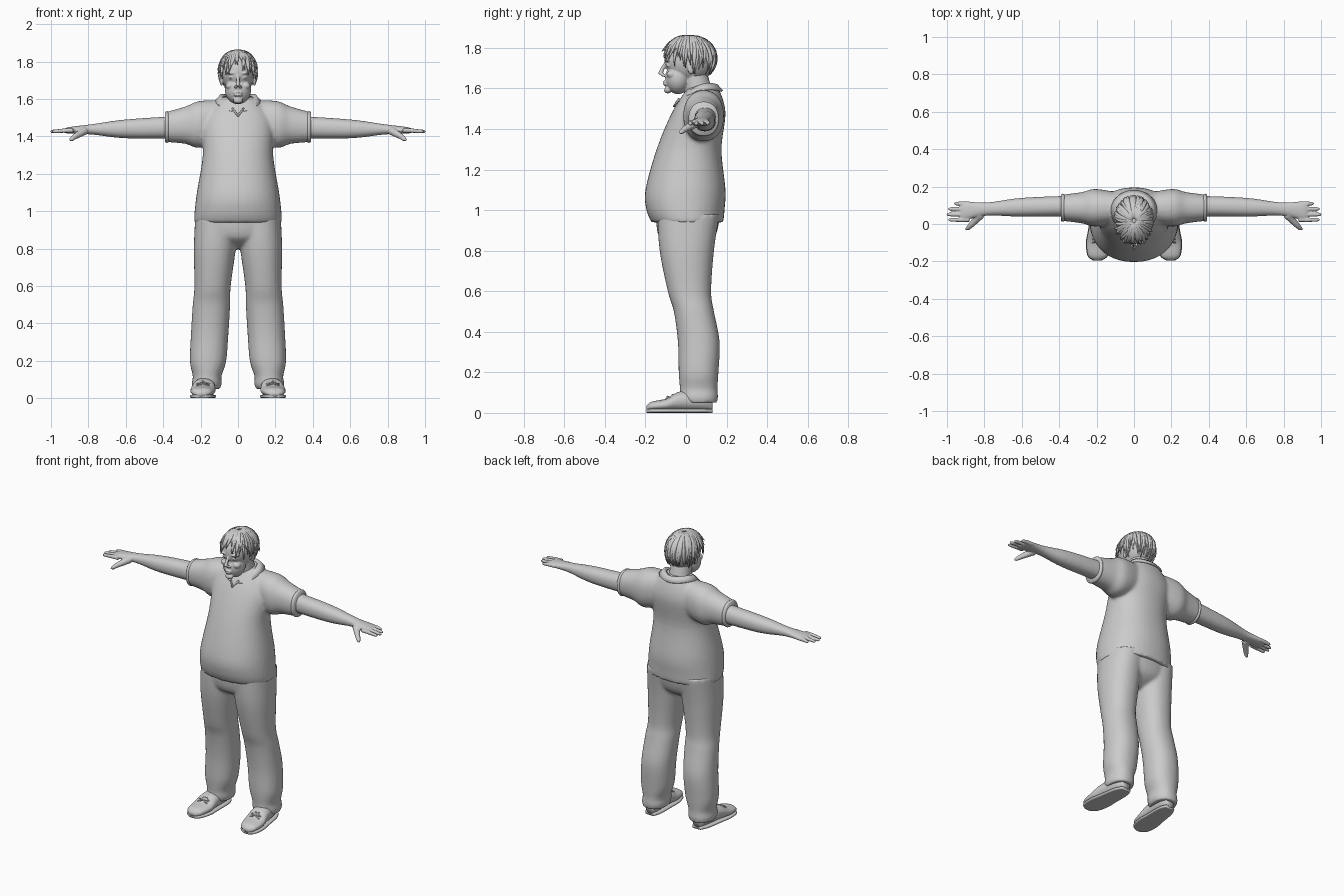
import bpy, bmesh, random
from math import sin, cos, pi, copysign
from mathutils import Matrix, Vector

if "Cube" in bpy.data.objects:
    bpy.data.objects.remove(bpy.data.objects["Cube"])
random.seed(4)

grey = bpy.data.materials.new("plain_grey")
grey.use_nodes = True
grey.diffuse_color = (.6, .6, .6, 1)
shader = grey.node_tree.nodes["Principled BSDF"]
shader.inputs["Base Color"].default_value = grey.diffuse_color


def smooth_rows(rows, steps=5):
    """Catmull-Rom interpolation of the section rows."""
    last = len(rows) - 1
    result = []
    for i in range(last):
        before, start, end, after = rows[max(i - 1, 0)], rows[i], rows[i + 1], rows[min(i + 2, last)]
        for step in range(steps):
            t = step / steps
            row = []
            for a, b, c, d in zip(before, start, end, after):
                cubic = 3 * (b - c) + d - a
                square = 2 * a - 5 * b + 4 * c - d
                row.append(b + t / 2 * (c - a + t * (square + t * cubic)))
            result.append(row)
    return result + [rows[last]]


def bridge(bm, rings):
    """Skin a list of equal rings and cap both ends."""
    for lower, upper in zip(rings, rings[1:]):
        count = len(lower)
        for k in range(count):
            after = (k + 1) % count
            bm.faces.new((lower[k], lower[after], upper[after], upper[k]))
    bm.faces.new(rings[0])
    bm.faces.new(rings[-1])


def loft(bm, axis, rows, centre=lambda pos: 0, power=2.2, sides=40):
    """Each row: position on the axis, half width, low side, high side."""
    rings = []
    for pos, half, low, high in smooth_rows(rows):
        ring = []
        for k in range(sides):
            c, s = cos(2 * pi * k / sides), sin(2 * pi * k / sides)
            u = centre(pos) + half * copysign(abs(c) ** (2 / power), c)
            v = (low + high) / 2 + (high - low) / 2 * copysign(abs(s) ** (2 / power), s)
            point = {"x": (pos, u, v), "y": (u, pos, v), "z": (u, v, pos)}[axis]
            ring.append(bm.verts.new(point))
        rings.append(ring)
    bridge(bm, rings)


def tube(bm, points, radii, sides=8):
    """Tapered round tube along a path."""
    points = [Vector(p) for p in points]
    rings = []
    across = (points[1] - points[0]).orthogonal()
    for i, point in enumerate(points):
        along = (points[min(i + 1, len(points) - 1)] - points[max(i - 1, 0)]).normalized()
        across = (across - along * across.dot(along)).normalized()
        other = along.cross(across)
        turns = [2 * pi * k / sides for k in range(sides)]
        rings.append([bm.verts.new(point + radii[i] * (across * cos(t) + other * sin(t))) for t in turns])
    bridge(bm, rings)


def blob(bm, centre, size):
    matrix = Matrix.Translation(centre) @ Matrix.Diagonal((*size, 1))
    bmesh.ops.create_icosphere(bm, subdivisions=4, radius=1, matrix=matrix)


def part(name, bm, mirror=False, voxel=0, relax=4):
    """Finish an object, optionally mirrored and fused into one skin."""
    bmesh.ops.recalc_face_normals(bm, faces=bm.faces)
    mesh = bpy.data.meshes.new(name)
    bm.to_mesh(mesh)
    bm.free()
    mesh.materials.append(grey)
    mesh.shade_smooth()
    obj = bpy.data.objects.new(name, mesh)
    bpy.context.collection.objects.link(obj)
    if mirror:
        obj.modifiers.new("Mirror", "MIRROR").use_mirror_merge = False
    if voxel:
        fuse = obj.modifiers.new("Fuse", "REMESH")
        fuse.mode, fuse.voxel_size, fuse.use_smooth_shade = "VOXEL", voxel, True
        obj.modifiers.new("Relax", "SMOOTH").iterations = relax
    return obj


# Shirt: belly, chest and short sleeves fused together
bm = bmesh.new()
loft(bm, "z", [(.94, .235, -.17, .185), (1, .232, -.195, .19), (1.1, .22, -.2, .195), (1.3, .188, -.145, .175),
               (1.48, .19, -.07, .195), (1.59, .12, 0, .165), (1.61, .08, .03, .14)])
for side in (-1, 1):
    loft(bm, "x", [(side * .03, .07, 1.4, 1.59), (side * .2, .1, 1.34, 1.59), (side * .28, .083, 1.36, 1.56),
                   (side * .385, .07, 1.37, 1.53)], lambda x: .087)
part("shirt", bm, voxel=.01, relax=5)

# Raised sleeve cuffs
bm = bmesh.new()
loft(bm, "x", [(.37, .07, 1.37, 1.53), (.38, .075, 1.365, 1.535), (.39, .07, 1.37, 1.53)], lambda x: .087)
part("sleeve_cuff", bm, mirror=True)

# Folded collar, open at the front
bm = bmesh.new()
strips = []
for i in range(41):
    turn = (i / 20 - 1) * 2.9
    c = cos(turn)
    strips.append([bm.verts.new((radius * sin(turn), .07 + .9 * radius * c, height + .03 * (c - c * c)))
                   for radius, height in ((.075, 1.61), (.095, 1.62), (.125, 1.59))])
for a, b in zip(strips, strips[1:]):
    for k in range(2):
        bm.faces.new((a[k], a[k + 1], b[k + 1], b[k]))
collar = part("collar", bm)
collar.modifiers.new("Thickness", "SOLIDIFY").thickness = .01

# V shaped edge below the collar
bm = bmesh.new()
tube(bm, [(.03, -.035, 1.55), (0, -.06, 1.51)], [.005, .005])
part("neck_opening", bm, mirror=True)

# Trousers: two legs fused with the hips
bm = bmesh.new()
for side in (-1, 1):
    loft(bm, "z", [(.05, .074, -.02, .153), (.08, .08, -.03, .158), (.12, .077, -.03, .155), (.2, .097, -.036, .16),
                   (.35, .1, -.04, .166), (.5, .1, -.06, .138), (.6, .097, -.09, .124), (.8, .112, -.13, .138),
                   (.98, .115, -.142, .165)], lambda z: side * (.172 - .06 * z))
loft(bm, "z", [(.8, .04, -.04, .06), (.86, .19, -.13, .14), (.98, .226, -.15, .17)])
part("trousers", bm, voxel=.01)

# Shoes with a sole that follows the upper, and laces
def foot_line(y):
    return .18 - .08 * y


upper = [(-.195, .02, .01, .035), (-.17, .052, .01, .055), (-.1, .066, .01, .07), (-.03, .06, .01, .105),
         (.08, .05, .01, .11), (.13, .03, .01, .09)]
bm = bmesh.new()
loft(bm, "y", upper, foot_line)
part("shoe", bm, mirror=True)
bm = bmesh.new()
loft(bm, "y", [(y, half + .003, 0, .02) for y, half, low, high in upper], foot_line, power=4)
part("shoe_sole", bm, mirror=True)
bm = bmesh.new()
for i in range(4):
    y, z = -.1 + .024 * i, .075 + .009 * i
    for side in (-1, 1):
        middle = foot_line(y)
        tube(bm, [(middle + side * .034, y, z - .01), (middle, y + .01, z + .006),
                  (middle - side * .034, y + .02, z)], [.004] * 3)
part("shoe_laces", bm, mirror=True)


# Arms, palms, fingers and thumbs
bm = bmesh.new()
loft(bm, "x", [(.3, .055, 1.39, 1.51), (.6, .05, 1.39, 1.49), (.78, .035, 1.41, 1.465), (.9, .048, 1.415, 1.45),
               (.93, .042, 1.42, 1.44)], lambda x: .097 - .035 * x ** 3)
for finger in range(4):
    y = .022 + .029 * finger
    tip = 1.003 - .01 * (finger - 1) ** 2
    tube(bm, [(.88, y, 1.432), (.93, y, 1.431), (tip - .01, y, 1.426), (tip, y, 1.425)], [.012, .012, .01, .005])
tube(bm, [(.82, .05, 1.43), (.87, -.005, 1.4), (.89, -.024, 1.385), (.9, -.03, 1.378)], [.024, .016, .012, .005])
part("arm", bm, mirror=True, voxel=.0045, relax=3)

# Head: skull, jaw, neck and face fused together
bm = bmesh.new()
blob(bm, (0, .012, 1.74), (.087, .118, .11))
blob(bm, (0, -.04, 1.65), (.07, .062, .078))
tube(bm, [(0, .08, 1.5), (0, .04, 1.68)], [.075, .06], sides=24)
tube(bm, [(0, -.1, 1.725), (0, -.115, 1.7), (0, -.128, 1.668)], [.008, .01, .013])
blob(bm, (0, -.09, 1.592), (.026, .018, .017))
for lip in (1.62, 1.633):
    blob(bm, (0, -.102, lip), (.023, .012, .006))
for side in (-1, 1):
    blob(bm, (side * .013, -.11, 1.665), (.008, .012, .008))
    blob(bm, (side * .036, -.09, 1.738), (.027, .018, .007))
    blob(bm, (side * .036, -.085, 1.714), (.014, .015, .008))
    blob(bm, (side * .043, -.07, 1.67), (.024, .026, .02))
    blob(bm, (side * .088, .025, 1.7), (.01, .018, .03))
part("head", bm, voxel=.0045, relax=2)

# Hair: a cap over the skull, cut away around the face
crown, spread = Vector((0, .018, 1.745)), Vector((.099, .128, .112))
bm = bmesh.new()
blob(bm, crown, spread)
face_area = [v for v in bm.verts if v.co.y < .03 and v.co.z < 1.77]
bmesh.ops.delete(bm, geom=face_area, context="VERTS")
part("hair_cap", bm)

# Layered locks from the crown, short in front and long at the back
bm = bmesh.new()
for layer in range(3):
    for i in range(26):
        heading = 2 * pi * (i + random.random()) / 26
        rear = (1 + cos(heading)) / 2
        reach = 1.4 + rear ** .6 - .2 * layer + random.uniform(-.1, .1)
        swirl = random.uniform(-.3, .3)
        flick = random.uniform(0, .15)
        path = []
        for step in range(9):
            t = step / 8
            fall, turn = .1 + (reach - .1) * t, heading + swirl * t
            around = Vector((sin(fall) * sin(turn), sin(fall) * cos(turn), cos(fall)))
            path.append(crown + spread * around * (1 + flick * t ** 4))
        tube(bm, path, [.001 + .011 * sin(pi * (.2 + .8 * step / 8)) for step in range(9)], sides=6)
part("hair_locks", bm)
